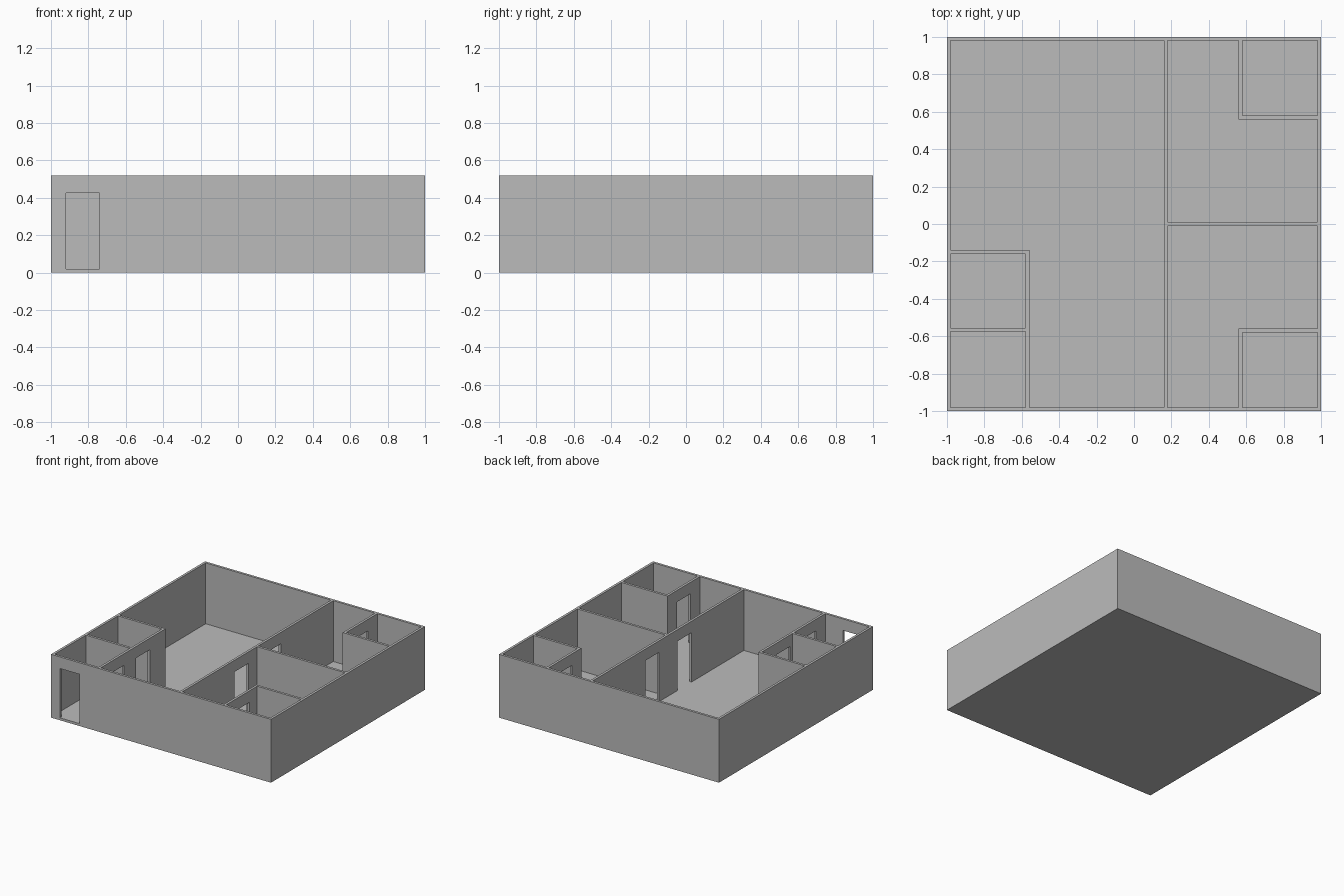
import bpy
import bmesh

if "Cube" in bpy.data.objects:
    bpy.data.objects.remove(bpy.data.objects["Cube"], do_unlink=True)

THICK = 0.02      # wall and floor thickness
TOP = 0.52        # wall top
DOOR_TOP = 0.425
INNER = 1 - THICK

grey = bpy.data.materials.new("plaster_grey")
grey.use_nodes = True
grey.diffuse_color = (0.5, 0.5, 0.5, 1)
grey.node_tree.nodes["Principled BSDF"].inputs["Base Color"].default_value = (0.5, 0.5, 0.5, 1)


def extrude_outline(name, points, offset):
    """Make a solid by extruding a flat outline along an offset."""
    bm = bmesh.new()
    face = bm.faces.new([bm.verts.new(p) for p in points])
    result = bmesh.ops.extrude_face_region(bm, geom=[face], use_keep_orig=True)
    moved = [v for v in result["geom"] if isinstance(v, bmesh.types.BMVert)]
    bmesh.ops.translate(bm, verts=moved, vec=offset)
    bmesh.ops.recalc_face_normals(bm, faces=bm.faces)
    mesh = bpy.data.meshes.new(name)
    bm.to_mesh(mesh)
    bm.free()
    mesh.materials.append(grey)
    obj = bpy.data.objects.new(name, mesh)
    bpy.context.collection.objects.link(obj)
    return obj


def wall(name, axis, low, start, end, doors=()):
    """Wall running along an axis, its lower face at low, with door openings."""
    outline = [(start, THICK)]
    for a, b in doors:
        outline += [(a, THICK), (a, DOOR_TOP), (b, DOOR_TOP), (b, THICK)]
    outline += [(end, THICK), (end, TOP), (start, TOP)]
    if axis == "x":
        return extrude_outline(name, [(u, low, z) for u, z in outline], (0, THICK, 0))
    return extrude_outline(name, [(low, u, z) for u, z in outline], (THICK, 0, 0))


# Floor slab
extrude_outline("floor", [(-1, -1, 0), (1, -1, 0), (1, 1, 0), (-1, 1, 0)], (0, 0, THICK))

# Outer walls, with the entrance in the front
wall("front_wall", "x", -1, -1, 1, [(-0.92, -0.74)])
wall("back_wall", "x", INNER, -1, 1)
wall("right_wall", "y", -1, -INNER, INNER)
wall("left_wall", "y", INNER, -INNER, INNER)

# Long dividing wall and the wall between the two bedrooms
wall("dividing_wall", "y", 0.16, -INNER, INNER, [(-0.30, -0.12), (0.12, 0.30)])
wall("bedroom_wall", "x", -0.01, 0.18, INNER)

# Small corner rooms, mirrored front to back
wall("front_closet_side", "y", 0.56, -INNER, -0.56, [(-0.86, -0.68)])
wall("front_closet_end", "x", -0.58, 0.58, INNER)
wall("back_closet_side", "y", 0.56, 0.56, INNER, [(0.68, 0.86)])
wall("back_closet_end", "x", 0.56, 0.58, INNER)

# Entrance hall and the small room behind it
wall("hall_side_wall", "y", -0.58, -INNER, -0.14, [(-0.86, -0.68), (-0.525, -0.345)])
wall("hall_end_wall", "x", -0.575, -INNER, -0.58)
wall("small_room_end_wall", "x", -0.16, -INNER, -0.58)
